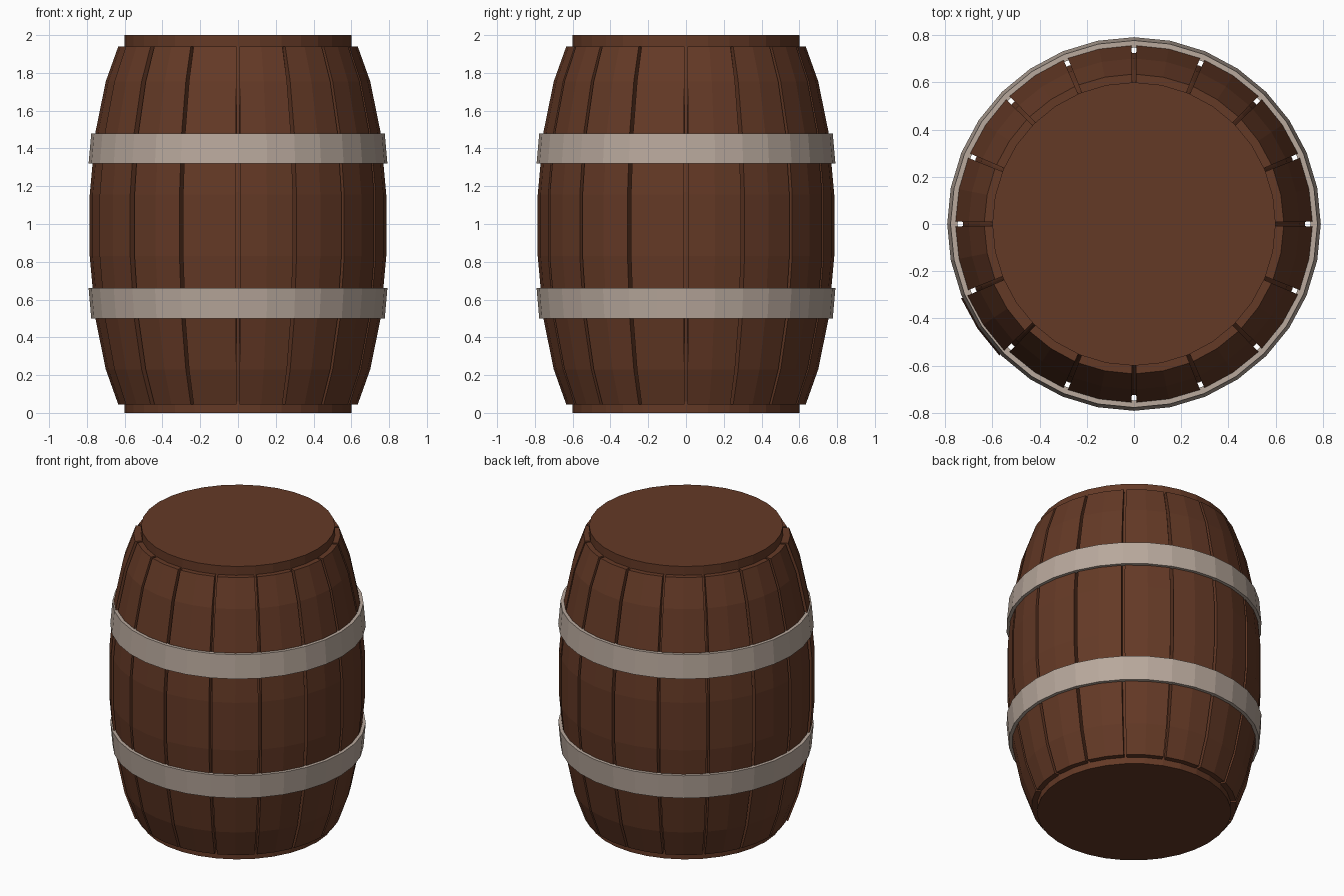
import bpy, bmesh, math

if "Cube" in bpy.data.objects:
    bpy.data.objects.remove(bpy.data.objects["Cube"])


def material(name, rgb):
    m = bpy.data.materials.new(name)
    m.diffuse_color = (*rgb, 1)
    m.use_nodes = True
    m.node_tree.nodes["Principled BSDF"].inputs["Base Color"].default_value = m.diffuse_color
    return m


wood = material("brown_wood", (0.127, 0.041, 0.019))
metal = material("grey_metal", (0.479, 0.392, 0.332))


def finish(bm, name, mat):
    bmesh.ops.recalc_face_normals(bm, faces=bm.faces)
    me = bpy.data.meshes.new(name)
    bm.to_mesh(me)
    bm.free()
    me.materials.append(mat)
    ob = bpy.data.objects.new(name, me)
    bpy.context.collection.objects.link(ob)
    return ob


def sweep(bm, section, angles, closed_ring, closed_section=True):
    """Sweep an (r, z) section round the z axis through the given angles."""
    rings = [[bm.verts.new((r * math.cos(a), r * math.sin(a), z)) for r, z in section]
             for a in angles]
    n, k = len(rings), len(section)
    for i in range(n if closed_ring else n - 1):
        a, b = rings[i], rings[(i + 1) % n]
        for j in range(k if closed_section else k - 1):
            j2 = (j + 1) % k
            bm.faces.new((a[j], b[j], b[j2], a[j2]))
    return rings


ring32 = [math.tau * i / 32 for i in range(32)]

# outer barrel curve, lower half mirrored to upper half
half = [(0.634, 0.045), (0.70, 0.23), (0.755, 0.5), (0.785, 0.83)]
curve = half + [(r, 1.985 - z) for r, z in reversed(half)]

# inner core with the two round heads
core_half = [(0.60, 0.0), (0.60, 0.06), (0.652, 0.23), (0.70, 0.5), (0.725, 0.83)]
core = core_half + [(r, 2 - z) for r, z in reversed(core_half)]
bm = bmesh.new()
rings = sweep(bm, core, ring32, True, False)
bm.faces.new([r[0] for r in rings])
bm.faces.new([r[-1] for r in rings])
finish(bm, "barrel_core", wood)

# sixteen staves with narrow gaps; one stands slightly proud
step = math.tau / 16
gap = math.radians(0.75)
for i in range(16):
    out = 0.012 if i == 9 else 0.0
    section = [(r + out, z) for r, z in curve]
    section += [(r - 0.075 + out, z) for r, z in reversed(curve)]
    a0, a1 = i * step + gap, (i + 1) * step - gap
    bm = bmesh.new()
    rings = sweep(bm, section, [a0, (a0 + a1) / 2, a1], False)
    k = len(curve)
    for ring in (rings[0], rings[-1]):
        for j in range(k - 1):
            bm.faces.new((ring[j], ring[j + 1], ring[2 * k - 2 - j], ring[2 * k - 1 - j]))
    finish(bm, f"stave_{i + 1}", wood)

# two slightly conical metal hoops
for name, z0, z1, r0, r1 in (("lower_hoop", 0.50, 0.66, 0.777, 0.791),
                             ("upper_hoop", 1.32, 1.48, 0.791, 0.777)):
    bm = bmesh.new()
    sweep(bm, [(r0, z0), (r1, z1), (r1 - 0.03, z1), (r0 - 0.03, z0)], ring32, True)
    finish(bm, name, metal)
